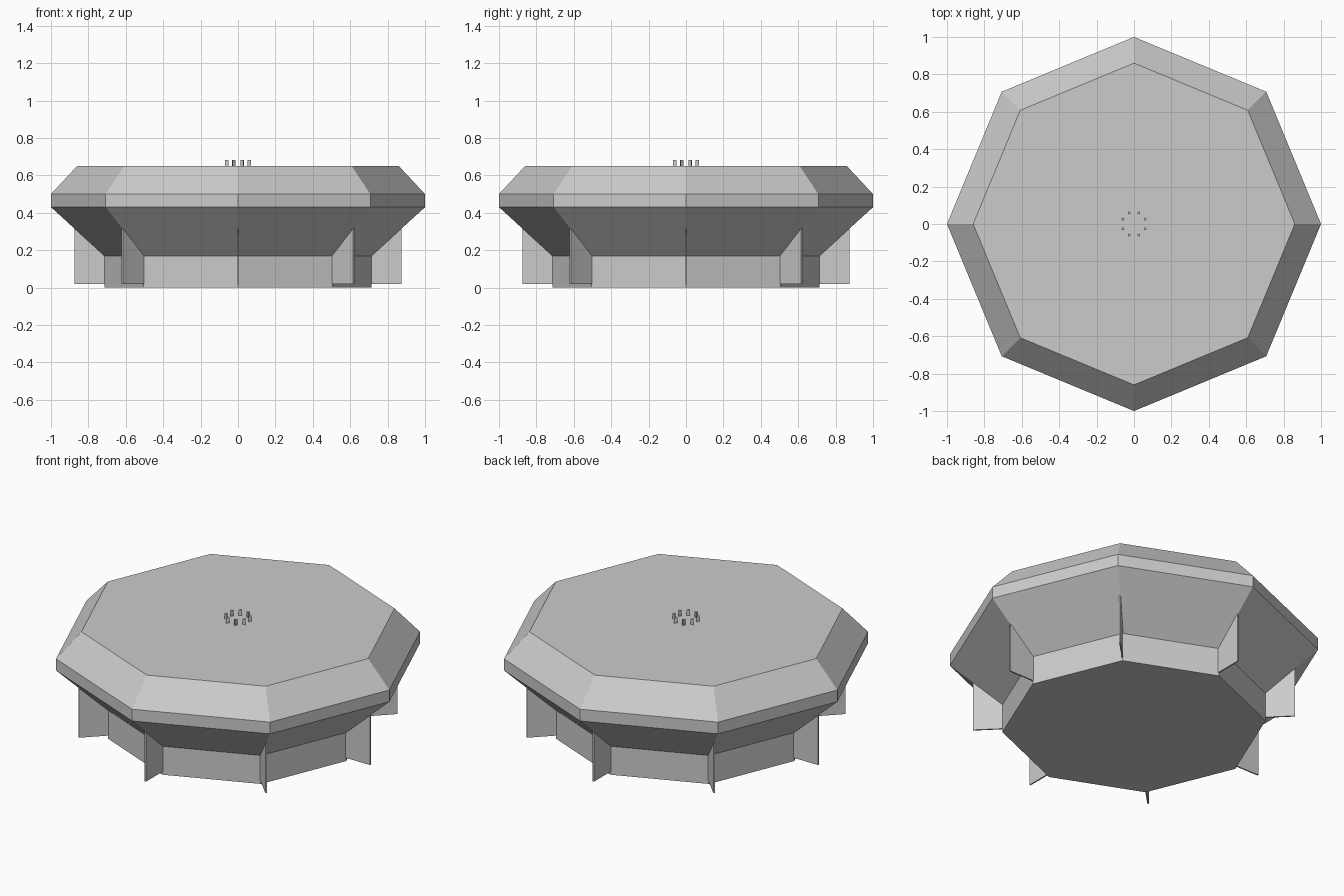
import bpy, bmesh
from math import cos, sin, pi
from mathutils import Matrix

cube = bpy.data.objects.get("Cube")
if cube:
    bpy.data.objects.remove(cube)

grey = bpy.data.materials.new("plain grey")
grey.use_nodes = True
colour = (0.6, 0.6, 0.6, 1)
grey.diffuse_color = colour
grey.node_tree.nodes["Principled BSDF"].inputs["Base Color"].default_value = colour


def finish(name, bm):
    bmesh.ops.recalc_face_normals(bm, faces=bm.faces)
    mesh = bpy.data.meshes.new(name)
    bm.to_mesh(mesh)
    bm.free()
    mesh.materials.append(grey)
    obj = bpy.data.objects.new(name, mesh)
    bpy.context.collection.objects.link(obj)
    return obj


def prism(name, points, depth, matrix):
    """Extrude a flat outline along its local z, then place it."""
    bm = bmesh.new()
    face = bm.faces.new([bm.verts.new((x, y, 0)) for x, y in points])
    new = bmesh.ops.extrude_face_region(bm, geom=[face])["geom"]
    bmesh.ops.translate(bm, vec=(0, 0, depth),
                        verts=[v for v in new if isinstance(v, bmesh.types.BMVert)])
    bm.transform(matrix)
    return finish(name, bm)


# Octagonal body: stacked rings from base to lid
profile = [(0.715, 0), (0.715, 0.17), (1, 0.43), (1, 0.5), (0.86, 0.65)]
SIDES = 8
bm = bmesh.new()
rings = [[bm.verts.new((r * cos(2 * pi * i / SIDES), r * sin(2 * pi * i / SIDES), z))
          for i in range(SIDES)] for r, z in profile]
for low, high in zip(rings, rings[1:]):
    for i in range(SIDES):
        j = (i + 1) % SIDES
        bm.faces.new((low[i], low[j], high[j], high[i]))
bm.faces.new(rings[0])
bm.faces.new(rings[-1])
finish("octagonal_body", bm)

# Thin fins under every corner, and a ring of small pegs on the lid
fin = [(0.68, 0.02), (0.875, 0.02), (0.875, 0.316), (0.715, 0.17), (0.68, 0.17)]
THICK = 0.008
peg = [(0.011 * cos(2 * pi * k / 3), 0.011 * sin(2 * pi * k / 3)) for k in range(3)]
for i in range(SIDES):
    turn = Matrix.Rotation(2 * pi * i / SIDES, 4, "Z")
    stand = Matrix.Translation((0, THICK / 2, 0)) @ Matrix.Rotation(pi / 2, 4, "X")
    prism(f"fin_{i + 1}", fin, THICK, turn @ stand)
    half_turn = Matrix.Rotation(2 * pi * (i + 0.5) / SIDES, 4, "Z")
    prism(f"lid_peg_{i + 1}", peg, 0.035, half_turn @ Matrix.Translation((0.065, 0, 0.648)))
